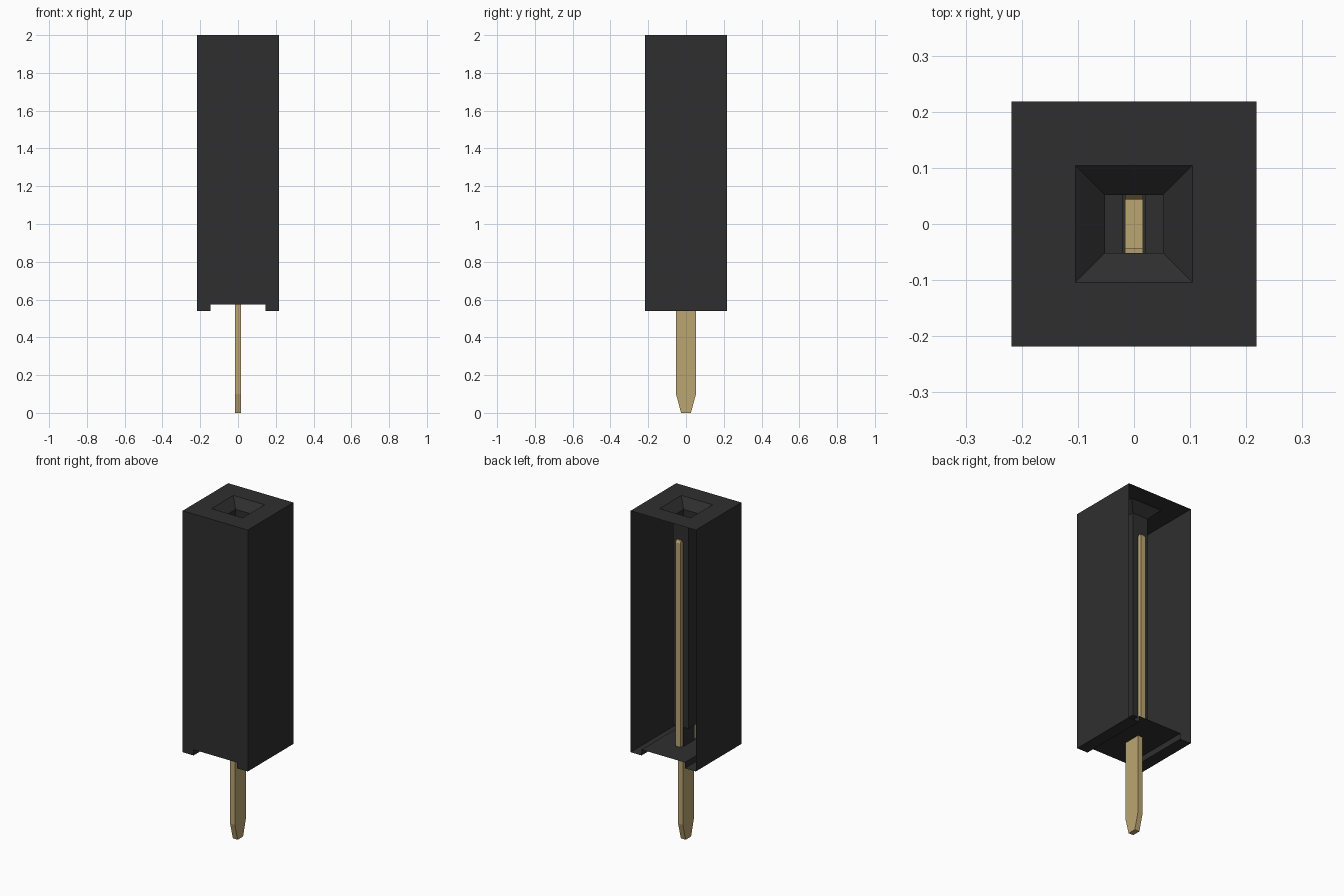
import bpy, bmesh

if "Cube" in bpy.data.objects:
    bpy.data.objects.remove(bpy.data.objects["Cube"])

W = 0.218      # housing half width
TOP, FOOT, FLOOR = 2.0, 0.54, 0.575
NOTCH = 0.145  # half width of the notch between the feet
HOLE = 0.052   # half width of the socket shaft


def material(name, rgb):
    mat = bpy.data.materials.new(name)
    mat.use_nodes = True
    color = (*rgb, 1.0)
    mat.diffuse_color = color
    bsdf = next(n for n in mat.node_tree.nodes if n.type == "BSDF_PRINCIPLED")
    bsdf.inputs["Base Color"].default_value = color
    return mat


def finish(name, bm, mat):
    mesh = bpy.data.meshes.new(name)
    bm.to_mesh(mesh)
    bm.free()
    obj = bpy.data.objects.new(name, mesh)
    obj.data.materials.append(mat)
    bpy.context.collection.objects.link(obj)
    return obj


def square_ring(bm, hx, hy, z):
    return [bm.verts.new((sx * hx, sy * hy, z))
            for sx, sy in ((-1, -1), (1, -1), (1, 1), (-1, 1))]


def bridge(bm, a, b):
    n = len(a)
    for i in range(n):
        j = (i + 1) % n
        bm.faces.new((a[i], b[i], b[j], a[j]))


black = material("black plastic", (0.028, 0.028, 0.028))
gold = material("pale gold", (0.50, 0.38, 0.17))

# Housing shell: notched outline swept from front to the open back
outline = [(-W, TOP), (-W, FOOT), (-NOTCH, FOOT), (-NOTCH, FLOOR),
           (NOTCH, FLOOR), (NOTCH, FOOT), (W, FOOT), (W, TOP)]
bm = bmesh.new()
front = [bm.verts.new((x, -W, z)) for x, z in outline]
back = [bm.verts.new((x, W, z)) for x, z in outline]
bm.faces.new(front)
for i in range(len(outline) - 1):
    bm.faces.new((front[i], back[i], back[i + 1], front[i + 1]))

# Top frame, funnel, shaft, and the narrow collar under it
rings = [[front[0], front[-1], back[-1], back[0]]]
for hx, hy, z in ((0.104, 0.104, TOP), (HOLE, HOLE, 1.95),
                  (HOLE, HOLE, 0.69), (0.02, HOLE, 0.69),
                  (0.02, HOLE, FLOOR)):
    rings.append(square_ring(bm, hx, hy, z))
for upper, lower in zip(rings, rings[1:]):
    bridge(bm, upper, lower)
finish("housing", bm, black)

# Contact: tapered pin below, two-tine fork above, mirrored in y
half = [(0.026, 0), (0.053, 0.1), (0.053, 0.578), (0.077, 0.578),
        (0.077, 1.81), (0.07, 1.825), (0.06, 1.825), (0.044, 1.79),
        (0.044, 0.72)]
profile = half + [(-y, z) for y, z in reversed(half)]
bm = bmesh.new()
face = bm.faces.new([bm.verts.new((-0.016, y, z)) for y, z in profile])
sweep = bmesh.ops.extrude_face_region(bm, geom=[face], use_keep_orig=True)
moved = [g for g in sweep["geom"] if isinstance(g, bmesh.types.BMVert)]
bmesh.ops.translate(bm, verts=moved, vec=(0.032, 0, 0))
bmesh.ops.recalc_face_normals(bm, faces=bm.faces)
finish("contact_pin", bm, gold)
